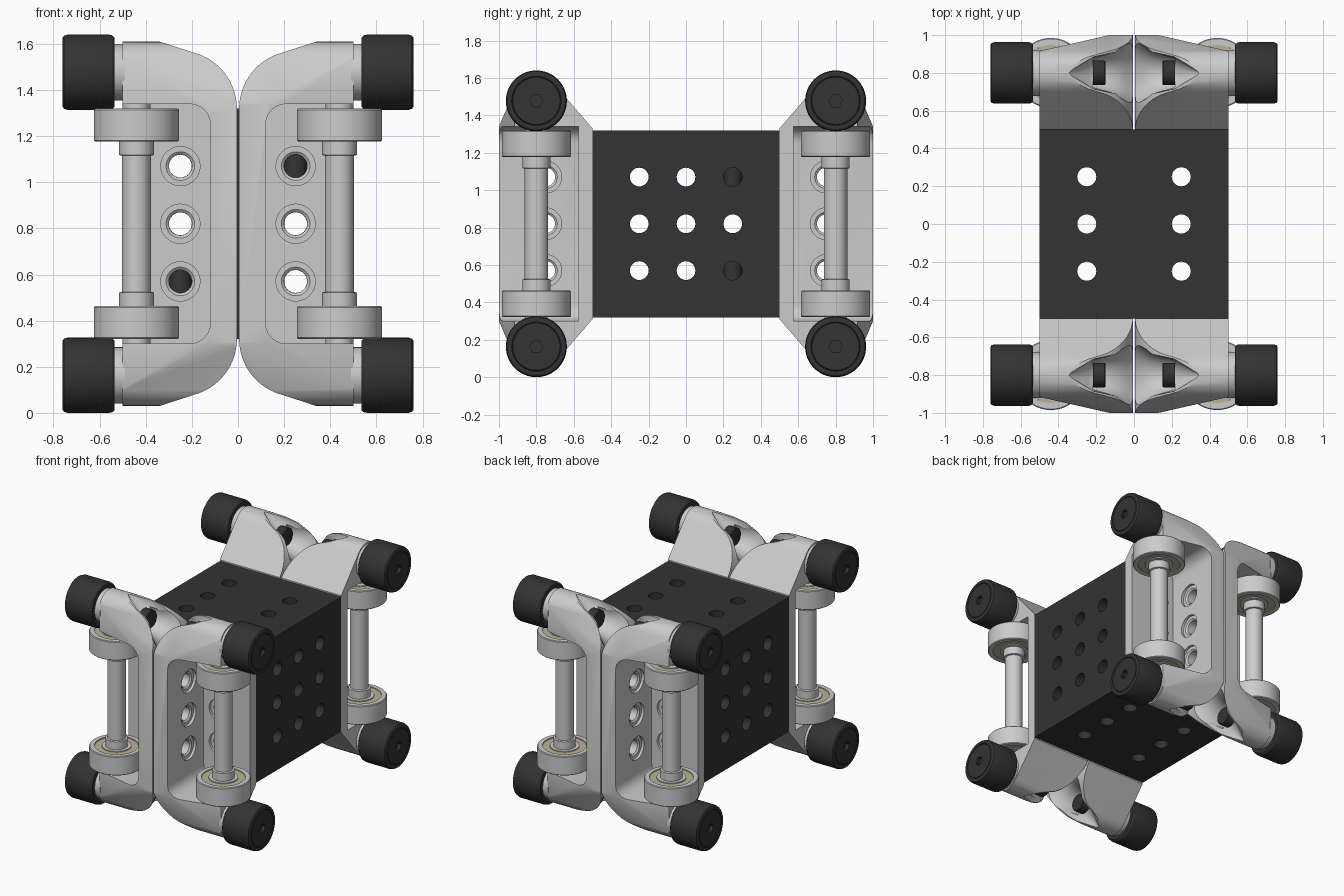
import bpy, bmesh, math
from mathutils import Vector, Matrix

if "Cube" in bpy.data.objects:
    bpy.data.objects.remove(bpy.data.objects["Cube"])

MID = 0.82           # height of the horizontal symmetry plane
WZ = 0.657           # wheel axis offset from that plane
LEVELS = (0.57, 0.82, 1.07)


def material(name, rgb):
    m = bpy.data.materials.new(name)
    m.diffuse_color = (*rgb, 1)
    m.use_nodes = True
    m.node_tree.nodes["Principled BSDF"].inputs["Base Color"].default_value = m.diffuse_color
    return m


black = material("black", (0.033, 0.033, 0.033))
beige = material("beige", (0.5, 0.45, 0.3))


def make(name, bm, mat=None):
    bmesh.ops.recalc_face_normals(bm, faces=bm.faces)
    me = bpy.data.meshes.new(name)
    bm.to_mesh(me)
    bm.free()
    ob = bpy.data.objects.new(name, me)
    bpy.context.collection.objects.link(ob)
    if mat:
        me.materials.append(mat)
    return ob


def spin_into(bm, profile, at, axis, segs):
    """Revolve (radius, height) points about an axis through a point."""
    rot = Vector(axis).to_track_quat('Z', 'Y').to_matrix().to_4x4()
    mat = Matrix.Translation(at) @ rot
    rings = []
    for r, h in profile:
        n = 1 if r == 0 else segs
        rings.append([bm.verts.new(mat @ Vector((r * math.cos(2 * math.pi * i / segs),
                                                 r * math.sin(2 * math.pi * i / segs), h)))
                      for i in range(n)])
    for a, b in zip(rings, rings[1:]):
        for i in range(segs):
            j = (i + 1) % segs
            quad = [a[i % len(a)], a[j % len(a)], b[j % len(b)], b[i % len(b)]]
            quad = list(dict.fromkeys(quad))
            if len(quad) > 2:
                bm.faces.new(quad)


def lathe(name, profile, spots, axis, mat=None, segs=48):
    bm = bmesh.new()
    for at in spots:
        spin_into(bm, profile, at, axis, segs)
    return make(name, bm, mat)


def rod(r, a, b):
    return [(0, a), (r, a), (r, b), (0, b)]


def prism(name, pts, normal, lo, hi):
    """Extrude a 2D outline along the x, y or z axis."""
    place = {'x': lambda u, v, w: (w, u, v),
             'y': lambda u, v, w: (u, w, v),
             'z': lambda u, v, w: (u, v, w)}[normal]
    bm = bmesh.new()
    f = bm.faces.new([bm.verts.new(place(u, v, lo)) for u, v in pts])
    ext = bmesh.ops.extrude_face_region(bm, geom=[f])
    vs = [g for g in ext['geom'] if isinstance(g, bmesh.types.BMVert)]
    bmesh.ops.translate(bm, verts=vs, vec=place(0, 0, hi - lo))
    return make(name, bm)


def boolean(ob, other, op='DIFFERENCE'):
    """Apply a boolean and remove the helper object."""
    m = ob.modifiers.new("bool", 'BOOLEAN')
    m.operation, m.object, m.solver = op, other, 'EXACT'
    bpy.context.view_layer.update()
    dg = bpy.context.evaluated_depsgraph_get()
    me = bpy.data.meshes.new_from_object(ob.evaluated_get(dg))
    ob.modifiers.clear()
    ob.data = me
    bpy.data.objects.remove(other)


def mirror(ob):
    m = ob.modifiers.new("mirror", 'MIRROR')
    m.use_axis = (True, True, False)
    m.use_mirror_merge = False
    return ob


def both(pts):
    """Complete an upper half outline with its reflection below MID."""
    return pts + [(u, 2 * MID - v) for u, v in reversed(pts)]


# central block with three sets of through holes
block = prism("core_block", [(-.5, -.5), (.5, -.5), (.5, .5), (-.5, .5)], 'z', .32, 1.32)
block.data.materials.append(black)
grid = (-.25, 0, .25)
boolean(block, lathe("cut", rod(.05, -.7, .7), [(0, y, z) for y in grid for z in LEVELS], (1, 0, 0), black, 32))
boolean(block, lathe("cut", rod(.0495, -.7, .7), [(x, 0, z) for x in (-.25, .25) for z in LEVELS], (0, 1, 0), black, 32))
boolean(block, lathe("cut", rod(.0505, -.7, .7), [(x, y, MID) for x in (-.25, .25) for y in grid], (0, 0, 1), black, 32))

# bracket: front outline crossed with side outline
arc = [(.255 - .25 * math.cos(math.radians(a)), 1.32 + .25 * math.sin(math.radians(a)))
       for a in range(69, -1, -6)] + [(.005, 1.32)]
bracket = prism("bracket", both([(.5, 1.61), (.34, 1.61)] + arc), 'y', .4, 1.1)
knuckle = [(.8 + .13 * math.cos(math.radians(a)), MID + WZ + .133 * math.sin(math.radians(a)))
           for a in range(140, 20, -10)]
side = prism("side", both([(.5, 1.33)] + knuckle + [(1, 1.34)]), 'x', -.1, .6)
boolean(bracket, side, 'INTERSECT')
# taper of the arms towards the wheels
boolean(bracket, prism("taper", [(.13, 1.0), (.6, .893), (.6, 1.2), (.13, 1.2)], 'z', -1, 3))
# open pocket with rounded inner corners
corner = [(.21 - .09 * math.sin(math.radians(a)), 1.25 + .09 * math.cos(math.radians(a)))
          for a in range(0, 91, 15)]
boolean(bracket, prism("pocket", both([(.7, 1.34)] + corner), 'y', .575, 1.2))
# counterbored screw holes in the base plate and the spine
boolean(bracket, lathe("cut", [(0, .4), (.05, .4), (.05, .545), (.062, .555), (.085, .555), (.085, .7), (0, .7)],
                       [(.25, 0, z) for z in LEVELS], (0, 1, 0)))
boolean(bracket, lathe("cut", [(0, -.1), (.05, -.1), (.05, .09), (.062, .1), (.085, .1), (.085, .2), (0, .2)],
                       [(0, .75, z) for z in LEVELS], (1, 0, 0)))
# flared recesses around the bolt heads
for s in (1, -1):
    z = MID + s * WZ
    horn = [(0, -.06), (.25, -.06), (.19, .0), (.15, .045), (.12, .09), (.1, .15), (.09, .216), (0, .216)]
    boolean(bracket, lathe("cut", horn, [(0, .8, z)], (1, 0, 0)))
    boolean(bracket, lathe("cut", [(0, 0), (.11, 0), (.085, .12), (0, .27)],
                           [(.1, .8, z + s * .055)], (1, 0, s * .36)))
mirror(bracket)

ends = (("upper", 1), ("lower", -1))
for label, s in ends:
    z = MID + s * WZ
    hub = (0, .8, z)
    # wheel with grooved face and hex socket
    wheel = lathe(label + "_wheel", [(0, .535), (.15, .535), (.16, .545), (.163, .56), (.163, .74), (.158, .755),
                                     (.15, .76), (.132, .76), (.129, .755), (.126, .76), (0, .76)],
                  [hub], (1, 0, 0), black, 64)
    boolean(wheel, lathe("cut", rod(.036, .735, .8), [hub], (1, 0, 0), black, 6))
    mirror(wheel)
    mirror(lathe(label + "_wheel_boss", rod(.122, .49, .54), [hub], (1, 0, 0)))
    mirror(lathe(label + "_bolt_head", [(0, .15), (.06, .15), (.065, .156), (.065, .217), (0, .217)],
                 [hub], (1, 0, 0), black))
    # bearing: outer ring, shield, inner ring
    c = (.44, .8, MID + s * .428)
    mirror(lathe(label + "_bearing_ring", [(.148, -.071), (.18, -.071), (.185, -.066), (.185, .066),
                                           (.18, .071), (.148, .071), (.148, -.071)], [c], (0, 0, 1), None, 64))
    mirror(lathe(label + "_bearing_shield", [(.1, -.064), (.148, -.064), (.148, .064), (.1, .064), (.1, -.064)],
                 [c], (0, 0, 1), beige))
    mirror(lathe(label + "_bearing_hub", rod(.1, -.071, .071), [c], (0, 0, 1)))

# vertical axle with collars
half = [(0, .53), (.06, .53), (.06, .36), (.075, .36), (.075, .298), (.0625, .295)]
axle = half[::-1]
profile = [(r, -h) for r, h in half] + axle
mirror(lathe("vertical_axle", profile, [(.44, .8, MID)], (0, 0, 1)))

# smooth shading with sharp creases
for ob in bpy.data.objects:
    ob.select_set(True)
bpy.context.view_layer.objects.active = block
bpy.ops.object.shade_smooth_by_angle(angle=math.radians(30))
